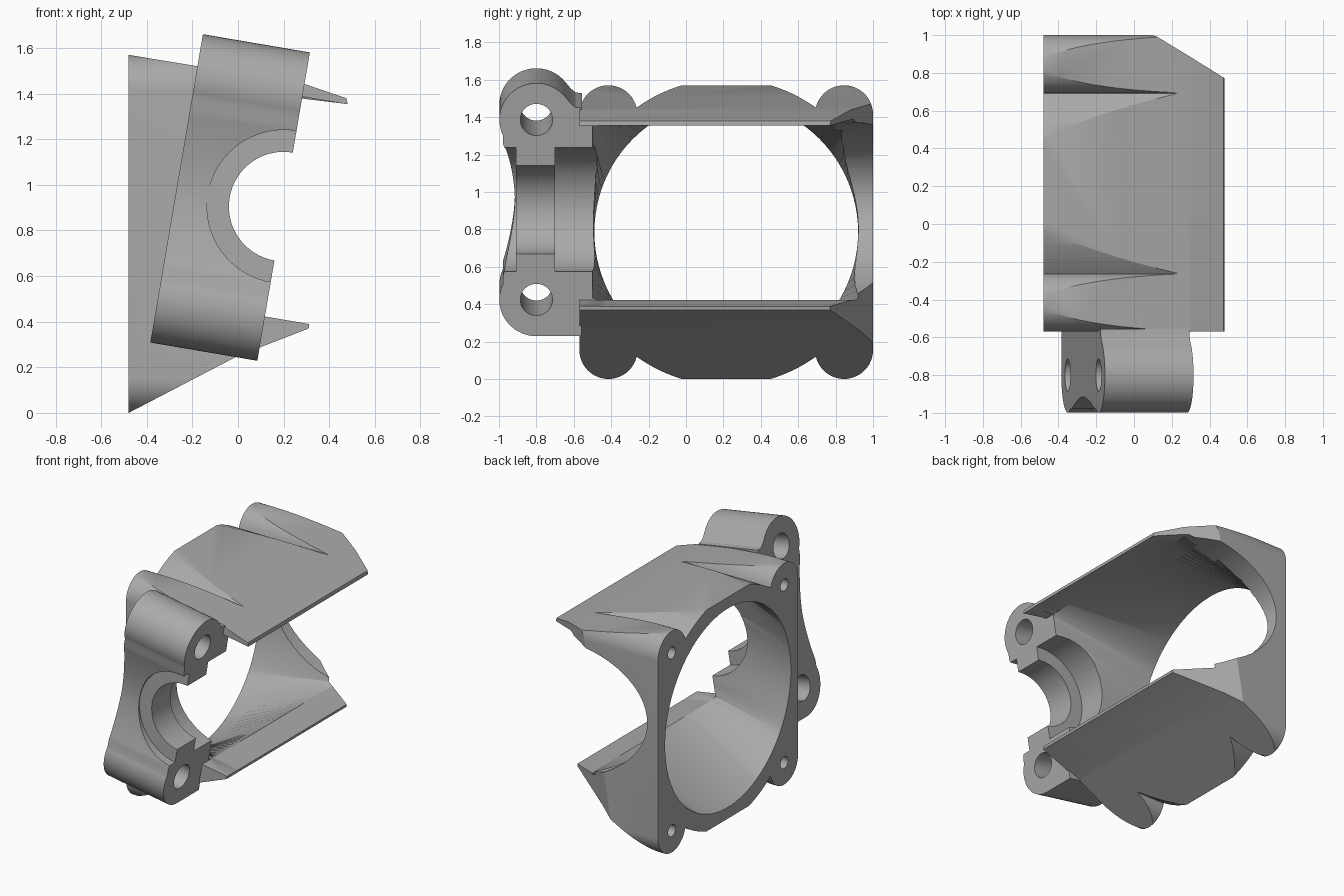
import bpy, bmesh
from math import sin, cos, pi, radians, sqrt
from mathutils import Matrix, Vector

cube = bpy.data.objects.get("Cube")
if cube:
    bpy.data.objects.remove(cube, do_unlink=True)

grey = bpy.data.materials.new("plain_grey")
grey.use_nodes = True
colour = (0.4, 0.4, 0.4, 1)
grey.diffuse_color = colour
grey.node_tree.nodes["Principled BSDF"].inputs["Base Color"].default_value = colour

# Tilted frame shared by the clamp and the outlet, centred on the clamp bore
TILT = Matrix.Translation((0.20, 0, 0.905)) @ Matrix.Rotation(radians(9.67), 4, "Y")
FLAT = Matrix.Identity(4)


def loft(name, rings):
    """Closed solid through rings of equal point count."""
    bm = bmesh.new()
    loops = [[bm.verts.new(p) for p in ring] for ring in rings]
    n = len(loops[0])
    for a, b in zip(loops, loops[1:]):
        for i in range(n):
            j = (i + 1) % n
            bm.faces.new((a[i], a[j], b[j], b[i]))
    bm.faces.new(loops[0])
    bm.faces.new(loops[-1])
    bmesh.ops.recalc_face_normals(bm, faces=bm.faces)
    mesh = bpy.data.meshes.new(name)
    bm.to_mesh(mesh)
    bm.free()
    mesh.materials.append(grey)
    ob = bpy.data.objects.new(name, mesh)
    bpy.context.collection.objects.link(ob)
    return ob


def prism(name, pts, axis, lo, hi, frame=FLAT):
    """Extrude a 2D outline along the named axis."""
    def place(p, w):
        p = list(p)
        p.insert("xyz".index(axis), w)
        return frame @ Vector(p)
    return loft(name, [[place(p, w) for p in pts] for w in (lo, hi)])


def arc(cu, cv, ru, rv, start=0, end=360, n=64):
    full = abs(end - start) == 360
    steps = n if full else n - 1
    return [(cu + ru * cos(radians(start + (end - start) * i / steps)),
             cv + rv * sin(radians(start + (end - start) * i / steps)))
            for i in range(n)]


def boolean(target, tool, operation="DIFFERENCE"):
    mod = target.modifiers.new("cut", "BOOLEAN")
    mod.operation = operation
    mod.solver = "EXACT"
    mod.object = tool
    bpy.context.view_layer.objects.active = target
    bpy.ops.object.modifier_apply(modifier=mod.name)
    bpy.data.objects.remove(tool, do_unlink=True)


# Fan flange outline: clipped disc with a round lobe at each corner
CY, CZ = 0.215, 0.785
LOBE = 0.155


def flange_height(y):
    disc = sqrt(max(0, 0.82 ** 2 - (y - CY) ** 2))
    best = min(CZ, disc)
    for side in (-1, 1):
        d = y - CY - side * 0.63
        if abs(d) <= LOBE + 1e-6:
            best = max(best, 0.63 + sqrt(max(0, LOBE ** 2 - d * d)))
    return best


half = [-0.785 + LOBE * (1 - cos(pi * i / 24)) for i in range(24)]
half += [-0.475 + 0.475 * i / 30 for i in range(30)]
ys = half + [0] + [-y for y in reversed(half)]
outline = [(CY + y, CZ + flange_height(CY + y)) for y in ys]
outline += [(y, 2 * CZ - z) for y, z in reversed(outline)]
duct = prism("fan_duct", outline, "x", -0.48, 0.6)

# Wedge that tapers the duct toward its tilted outlet
wedge = [(-0.48, 0), (0, 0.25), (0.31, 0.37), (0.313, 0.39), (0.48, 1.36),
         (0.475, 1.38), (0.3, 1.44), (0.1, 1.475), (-0.48, 1.57)]
wedge[0], wedge[-1] = (-0.6, -0.0625), (-0.6, 1.59)
boolean(duct, prism("wedge", wedge, "y", -0.8, 1.2), "INTERSECT")

# Air passage: round at the fan, rectangular at the outlet
N = 96


def round_ring(x):
    return [Vector((x, CY + 0.705 * cos(2 * pi * i / N), CZ + 0.705 * sin(2 * pi * i / N)))
            for i in range(N)]


def slot_ring(x):
    pts = []
    for i in range(N):
        a = 2 * pi * i / N
        y = max(-0.715, min(0.715, 0.86 * cos(a)))
        z = max(-0.49, min(0.49, 0.86 * sin(a)))
        pts.append(TILT @ Vector((x, CY + y, z)))
    return pts


boolean(duct, loft("passage", [round_ring(-0.6), round_ring(-0.479),
                               slot_ring(0), slot_ring(0.5)]))

# Bevelled lip corners and the curved opening in the far side wall
boolean(duct, prism("corner_cut", [(-0.52, 1.2), (0.65, 0.5), (0.65, 1.2)],
                    "z", -1.2, 1.2, TILT))
boolean(duct, prism("side_cut", arc(0.2, 0, 0.8, 0.488), "y", 0.75, 1.3, TILT))
# Near side wall ends level with the clamp face
boolean(duct, prism("near_cut", [(0, -0.489), (0.6, -0.489), (0.6, 0.489), (0, 0.489)],
                    "y", -0.8, -0.4, TILT))

# Screw holes in the flange
for y in (CY - 0.63, CY + 0.63):
    for z in (CZ - 0.63, CZ + 0.63):
        boolean(duct, prism("screw_hole", arc(y, z, 0.042, 0.042, n=24), "x", -0.6, -0.3))

# Clamp body: two round bosses joined by a waisted bridge
clamp_outline = [(-0.5, -0.5), (-0.56, -0.5), (-0.56, -0.685)]
clamp_outline += arc(-0.8, -0.488, 0.198, 0.198, 270, 155, 20)
clamp_outline += [(-0.915 - 0.064 * abs(t) ** 1.7, 0.36 * t)
                  for t in [i / 10 for i in range(-10, 11)]]
clamp_outline += arc(-0.8, 0.488, 0.198, 0.198, 205, 40, 26)
clamp_outline += [(-0.615, 0.575), (-0.59, 0.555), (-0.555, 0.55),
                  (-0.555, 0.47), (-0.5, 0.47)]
clamp = prism("clamp", clamp_outline, "x", -0.476, 0, TILT)
boolean(duct, clamp, "UNION")

# Stepped half bore and bolt holes
for radius, lo, hi in ((0.24, -1.2, -0.42), (0.336, -0.70, -0.43), (0.336, -1.2, -0.91)):
    boolean(duct, prism("bore", arc(0, 0, radius, radius), "y", lo, hi, TILT))
for z in (-0.488, 0.488):
    boolean(duct, prism("bolt_hole", arc(-0.8, z, 0.086, 0.086, n=40), "x", -0.7, 0.3, TILT))

duct.name = "fan_duct_with_clamp"
bpy.ops.object.select_all(action="DESELECT")
duct.select_set(True)
bpy.context.view_layer.objects.active = duct
bpy.ops.object.shade_smooth_by_angle(angle=radians(25))
